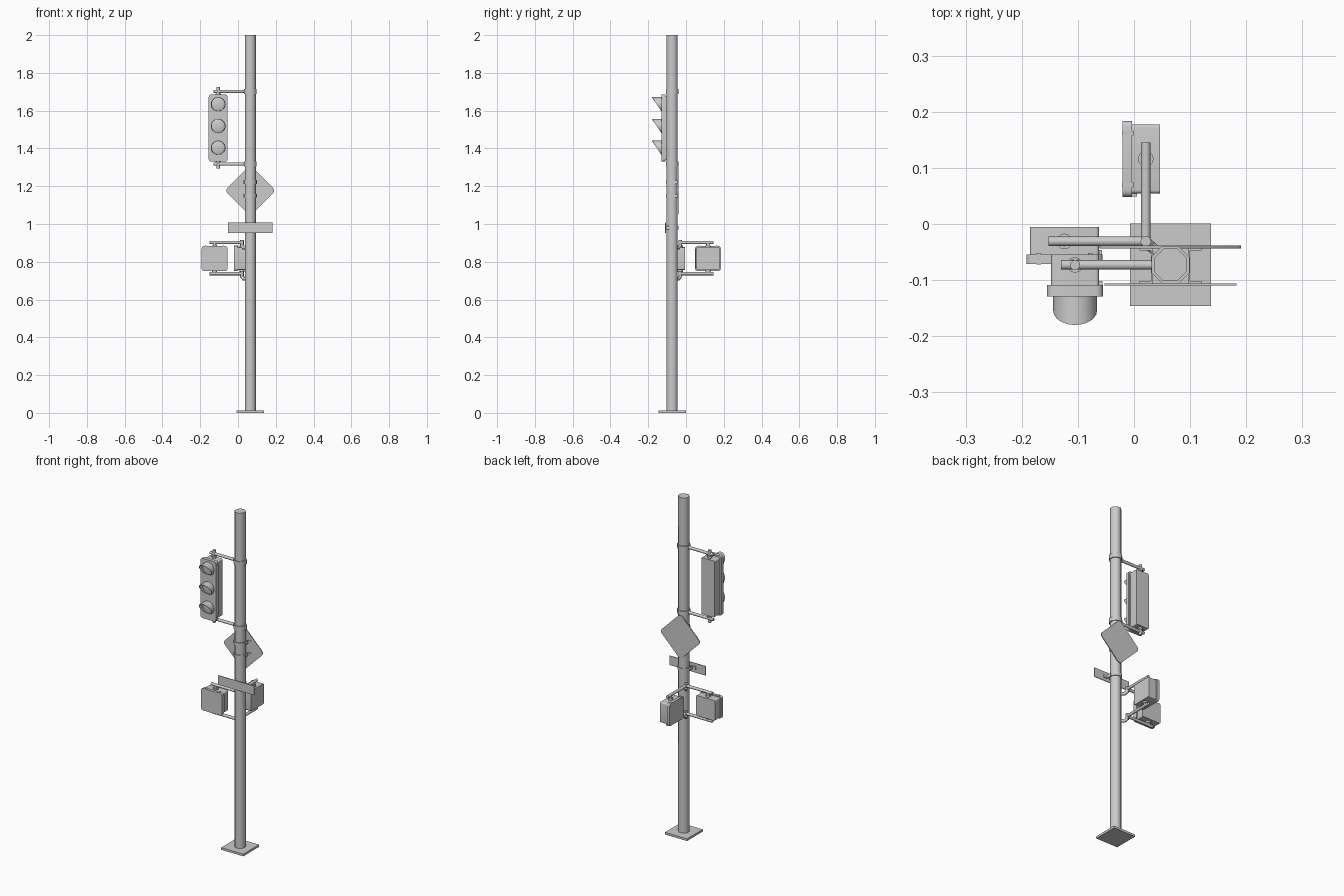
import bpy, bmesh, math
from mathutils import Vector, Matrix

if "Cube" in bpy.data.objects:
    bpy.data.objects.remove(bpy.data.objects["Cube"])

GREY = (0.6, 0.6, 0.6, 1)
metal = bpy.data.materials.new("plain grey")
metal.use_nodes = True
metal.diffuse_color = GREY
metal.node_tree.nodes["Principled BSDF"].inputs["Base Color"].default_value = GREY

PX, PY = 0.065, -0.073      # pole axis


def finish(bm, name, smooth=0):
    bmesh.ops.recalc_face_normals(bm, faces=bm.faces)
    me = bpy.data.meshes.new(name)
    bm.to_mesh(me)
    bm.free()
    me.materials.append(metal)
    ob = bpy.data.objects.new(name, me)
    bpy.context.collection.objects.link(ob)
    if smooth:
        bpy.ops.object.select_all(action='DESELECT')
        ob.select_set(True)
        bpy.context.view_layer.objects.active = ob
        bpy.ops.object.shade_smooth_by_angle(angle=math.radians(smooth))
    return ob


def box(name, center, size, round_axis=None, radius=0.0):
    """Box, optionally with the four edges along one axis rounded."""
    bm = bmesh.new()
    bmesh.ops.create_cube(bm, size=1, matrix=Matrix.Diagonal((*size, 1)))
    if radius:
        edges = [e for e in bm.edges
                 if abs((e.verts[0].co - e.verts[1].co).normalized()[round_axis]) > 0.9]
        bmesh.ops.bevel(bm, geom=edges, offset=radius, segments=4, profile=0.5, affect='EDGES')
    ob = finish(bm, name, 30 if radius else 0)
    ob.location = center
    return ob


def tube(name, a, b, r, sides=12):
    a, b = Vector(a), Vector(b)
    rot = (b - a).to_track_quat('Z', 'Y').to_matrix().to_4x4()
    bm = bmesh.new()
    bmesh.ops.create_cone(bm, cap_ends=True, segments=sides, radius1=r, radius2=r,
                          depth=(b - a).length,
                          matrix=Matrix.Translation((a + b) / 2) @ rot)
    return finish(bm, name, 50)


def octagon(name, apothem, z0, z1):
    r = apothem / math.cos(math.pi / 8)
    bm = bmesh.new()
    bmesh.ops.create_cone(bm, cap_ends=True, segments=8, radius1=r, radius2=r, depth=z1 - z0,
                          matrix=Matrix.Translation((PX, PY, (z0 + z1) / 2))
                          @ Matrix.Rotation(math.pi / 8, 4, 'Z'))
    return finish(bm, name, 50)


# pole and foot
octagon("pole", 0.029, 0.01, 2.0)
box("base_plate", (PX, PY, 0.0065), (0.145, 0.147, 0.013))


# flat signs and the U brackets that hold them
def sign_clamp(z, sign_y):
    octagon("sign_clamp", 0.033, z - 0.01, z + 0.01)
    for s in (-1, 1):
        box("clamp_side", (PX + s * 0.033, (PY + sign_y) / 2, z),
            (0.004, abs(sign_y - PY), 0.02))
        inner = sign_y + (0.004 if sign_y < PY else -0.004)
        box("clamp_flange", (PX + s * 0.044, inner, z), (0.022, 0.004, 0.02))


diamond = box("diamond_sign", (PX, -0.041, 1.177), (0.19, 0.005, 0.19), 1, 0.02)
diamond.rotation_euler.y = math.pi / 4
box("street_sign", (PX, -0.108, 0.98), (0.236, 0.004, 0.055))
sign_clamp(1.223, -0.041)
sign_clamp(1.15, -0.041)
sign_clamp(0.98, -0.108)

# three-lamp signal housing
LX = -0.105
box("signal_front", (LX, -0.119, 1.508), (0.1, 0.02, 0.355), 1, 0.013)
box("signal_body", (LX, -0.082, 1.508), (0.085, 0.055, 0.335), 1, 0.006)
box("signal_hinge", (LX + 0.046, -0.108, 1.508), (0.006, 0.012, 0.3))


def visor(z, r=0.039, wall=0.003, back=-0.128, depth=0.052, n=24):
    """Hood: a thin tube cut off on a slant, longest at the top."""
    bm = bmesh.new()
    loops = []
    for rad, front in ((r, 0), (r, 1), (r - wall, 1), (r - wall, 0)):
        loop = []
        for i in range(n):
            t = math.tau * i / n
            y = back - front * depth * (1.04 + math.sin(t)) / 2.04
            loop.append(bm.verts.new((LX + rad * math.cos(t), y, z + rad * math.sin(t))))
        loops.append(loop)
    for k in range(4):
        a, b = loops[k], loops[(k + 1) % 4]
        for i in range(n):
            j = (i + 1) % n
            bm.faces.new((a[i], a[j], b[j], b[i]))
    finish(bm, "visor", 40)


def lens(z):
    bm = bmesh.new()
    bmesh.ops.create_uvsphere(bm, u_segments=24, v_segments=10, radius=0.036,
                              matrix=Matrix.Translation((LX, -0.128, z))
                              @ Matrix.Diagonal((1, 0.2, 1, 1)))
    finish(bm, "lens", 60)


for z in (1.633, 1.518, 1.403):
    visor(z)
    lens(z)

# arms carrying the signal
for z, s in ((1.702, 1), (1.317, -1)):
    octagon("arm_clamp", 0.034, z - 0.013, z + 0.013)
    tube("signal_arm", (-0.13, PY, z), (PX, PY, z), 0.0085)
    tube("signal_pin", (LX, PY, z - s * 0.03), (LX, PY, z + s * 0.022), 0.009)
    tube("signal_collar", (LX, PY, z - s * 0.018), (LX, PY, z - s * 0.01), 0.014)

# two crossing signals, one turned a quarter to the right
EX, EY = 0.021, -0.031
CZ = 0.817


def crossing_signal(name, center, turn):
    parts = [
        box(name + "_front", (0, -0.033, 0), (0.136, 0.017, 0.131), 1, 0.012),
        box(name + "_body", (0, 0, 0), (0.123, 0.05, 0.12), 1, 0.006),
        box(name + "_hinge", (0.064, -0.021, 0), (0.006, 0.01, 0.1)),
    ]
    parts += [box(name + "_latch", (s * 0.046, -0.032, 0.064), (0.008, 0.02, 0.008))
              for s in (-1, 1)]
    m = Matrix.Translation(center) @ Matrix.Rotation(turn, 4, 'Z')
    for p in parts:
        p.matrix_world = m @ Matrix.Translation(p.location)
    for s in (-1, 1):
        c = Vector((center[0], EY, CZ)) if turn == 0 else Vector((EX, center[1], CZ))
        tube(name + "_pin", c + Vector((0, 0, s * 0.05)), c + Vector((0, 0, s * 0.083)), 0.009)
        tube(name + "_collar", c + Vector((0, 0, s * 0.055)), c + Vector((0, 0, s * 0.07)), 0.014)


crossing_signal("front_crossing", (-0.124, -0.03, CZ), 0)
crossing_signal("side_crossing", (0.021, 0.116, CZ), -math.pi / 2)

# corner elbows and arms for the crossing signals
for z in (0.902, 0.737):
    tube("crossing_arm", (-0.152, EY, z), (EX, EY, z), 0.0085)
    tube("crossing_arm", (EX, EY, z), (EX, 0.145, z), 0.0085)
    tube("elbow_post", (EX, EY, z - 0.02), (EX, EY, z + 0.014), 0.0095)
    tube("elbow_bend", (EX, EY, z - 0.016), (EX + 0.01, EY - 0.01, z - 0.028), 0.0095)
    tube("elbow_stub", (EX + 0.006, EY - 0.006, z - 0.027), (PX, PY, z - 0.027), 0.0095)
